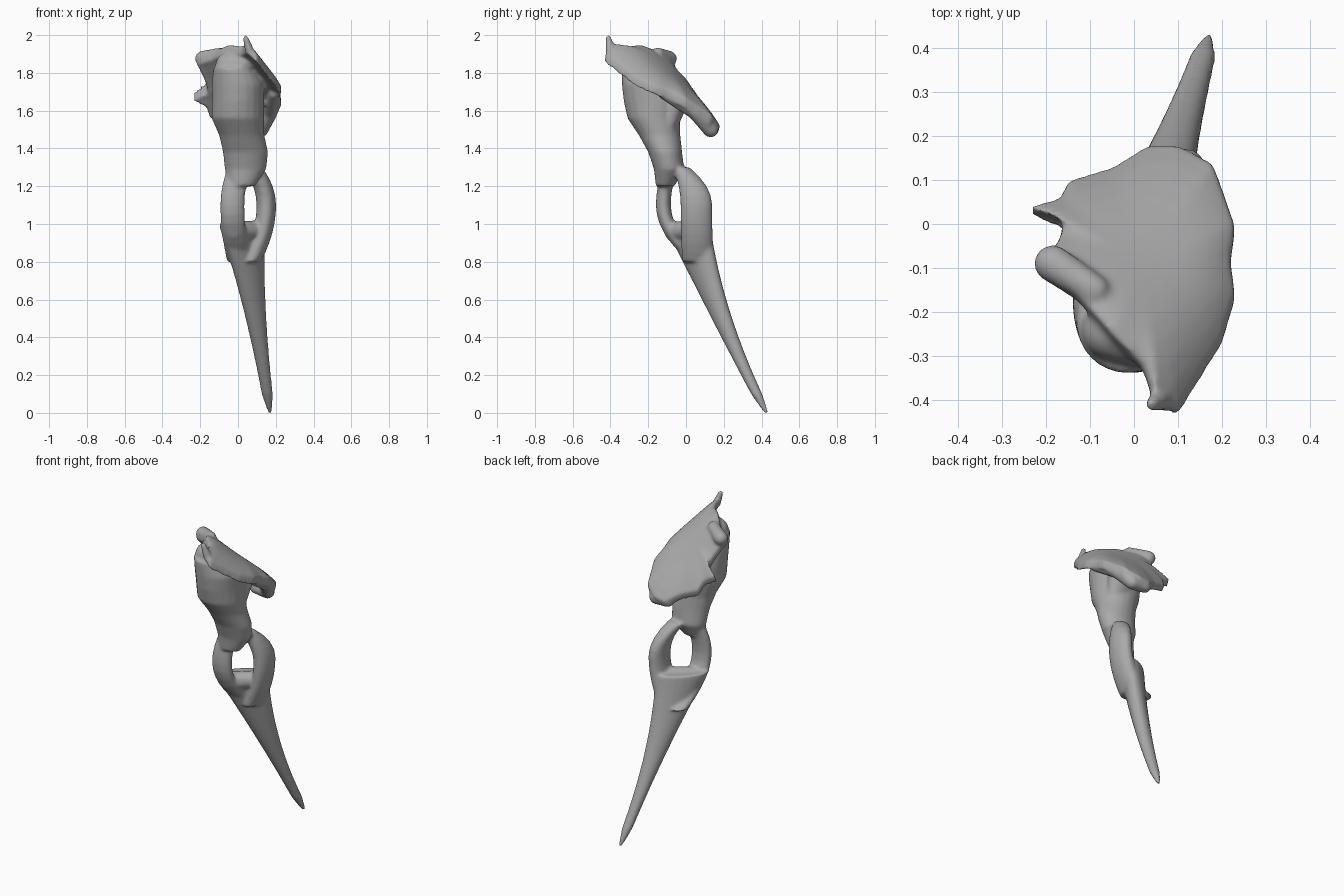
import bpy, bmesh
from math import sin, cos, tau, pi
from mathutils import Vector

cube = bpy.data.objects.get("Cube")
if cube:
    bpy.data.objects.remove(cube, do_unlink=True)

bone_grey = bpy.data.materials.new("bone grey")
bone_grey.use_nodes = True
grey = (.4, .4, .4, 1)
bone_grey.diffuse_color = grey
bone_grey.node_tree.nodes["Principled BSDF"].inputs["Base Color"].default_value = grey

bm = bmesh.new()


def bridge(rings):
    """Join each ring of vertices to the next with quads."""
    for low, high in zip(rings, rings[1:]):
        for i in range(len(low)):
            bm.faces.new((low[i - 1], low[i], high[i], high[i - 1]))


def ellipse(centre, width, depth, angle, sides=20):
    ring = []
    for i in range(sides):
        across = width * cos(tau * i / sides)
        along = depth * sin(tau * i / sides)
        offset = Vector((across * cos(angle) - along * sin(angle),
                         across * sin(angle) + along * cos(angle), 0))
        ring.append(bm.verts.new(Vector(centre) + offset))
    return ring


def loft(sections, angle=0):
    """Closed tube through (x, y, z, half width, half depth) ellipses."""
    rings = [ellipse((x, y, z), width, depth, angle)
             for x, y, z, width, depth in sections]
    bridge(rings)
    bm.faces.new(rings[0])
    bm.faces.new(rings[-1])


def steps(start, end, count):
    return [start + (end - start) * i / count for i in range(count + 1)]


def ball(centre, radius):
    made = bmesh.ops.create_icosphere(bm, subdivisions=3, radius=radius)
    bmesh.ops.translate(bm, verts=made["verts"], vec=centre)


def ridge(start, end, start_radius, end_radius):
    """Rounded tapering bar made of overlapping balls."""
    for t in steps(0, 1, 10):
        ball(Vector(start).lerp(Vector(end), t),
             start_radius + (end_radius - start_radius) * t)


# Tapering shaft, widening upward along the diagonal
def shaft_section(z):
    tip = min(1, .4 + 8 * z)
    return (.17 - .15 * z, .425 - .52 * z + .1 * z * z, z,
            tip * (.03 + .13 * z * z), tip * (.025 + .045 * z))


loft([shaft_section(z) for z in [0, .03] + steps(.1, 1, 12)], pi / 4)

# Struts growing out of the shaft around the opening
front_strut, rear_strut = [], []
for z in steps(.8, 1.3, 10):
    below, above = max(0, 1.1 - z) ** 2, max(0, z - 1.1) ** 2
    front_strut.append((-.03 + .4 * below + above, -.12 + 2.2 * below + above, z,
                        .065, .04 + .2 * below))
    rear_strut.append((.15 - .9 * below - 1.8 * above, .055 + .1 * below - 2 * above, z,
                       .052, .085 - above))
loft(front_strut)
loft(rear_strut)
ridge((-.02, -.06, .96), (.13, .06, .97), .055, .05)

# Neck swelling into the head
neck_and_head = [(.02, -.11, .07, .05), (.04, -.09, .11, .08), (.04, -.11, .12, .09),
                 (.02, -.14, .12, .11), (0, -.17, .14, .14), (0, -.17, .14, .16),
                 (0, -.19, .14, .15), (-.02, -.23, .11, .11)]
heights = steps(1.2, 1.83, len(neck_and_head) - 1)
loft([(x, y, z, width, depth)
      for z, (x, y, width, depth) in zip(heights, neck_and_head)])
ridge((-.05, -.24, 1.84), (.03, -.27, 1.85), .07, .06)


# Tilted, twisted plate covering the head
def plate_point(x, y):
    return Vector((x, y, 1.71 - y - .7 * y * y + x * (2 * y - .2)))


outline = [(.05, -.41), (.1, -.42), (.2, -.26), (.23, -.16), (.22, -.08), (.23, 0),
           (.18, .14), (.1, .18), (.03, .18), (-.05, .13), (-.15, .1), (-.17, .06),
           (-.24, .04), (-.16, .01), (-.17, -.03), (-.22, -.1), (-.13, -.16),
           (-.05, -.25), (.02, -.32)]
hub = Vector((.03, -.08))
top, under = [], []
for spread in steps(.1, 1, 6):
    upper_ring, lower_ring = [], []
    for corner in outline:
        point = plate_point(*hub.lerp(Vector(corner), spread))
        point.z += .04 * (1 - spread ** 4)
        drop = Vector((0, -.03, -.08)) * (1.4 - .8 * spread)
        upper_ring.append(bm.verts.new(point))
        lower_ring.append(bm.verts.new(point + drop))
    top.append(upper_ring)
    under.append(lower_ring)
bridge(top + under[::-1])
bm.faces.new(top[0])
bm.faces.new(under[0])

# Corner knob, rolled rear lip and rolled side rim
ridge((-.185, -.09, 1.875), (-.09, -.15, 1.9), .043, .035)
ridge((.03, .135, 1.5), (.12, .13, 1.5), .035, .042)
ridge((.12, .13, 1.5), (.17, .05, 1.59), .042, .04)
ridge((.17, .05, 1.59), (.19, -.12, 1.69), .04, .03)

# Small hook at the plate tip
ridge((.06, -.4, 1.92), (.04, -.41, 1.985), .025, .016)

# Buttress from the head to the rear of the plate
loft([(.05, -.03 - .03 * i, 1.7 - .09 * i, .1 - .015 * i, .07 - .01 * i)
      for i in range(4)])

bmesh.ops.recalc_face_normals(bm, faces=bm.faces)
mesh = bpy.data.meshes.new("bone")
bm.to_mesh(mesh)
bm.free()
mesh.materials.append(bone_grey)
bone = bpy.data.objects.new("bone", mesh)
bpy.context.collection.objects.link(bone)

# Fuse the parts into one smooth skin
fuse = bone.modifiers.new("fuse", "REMESH")
fuse.mode = "VOXEL"
fuse.voxel_size = .008
fuse.use_smooth_shade = True
soften = bone.modifiers.new("soften", "SMOOTH")
soften.factor = .5
soften.iterations = 14
